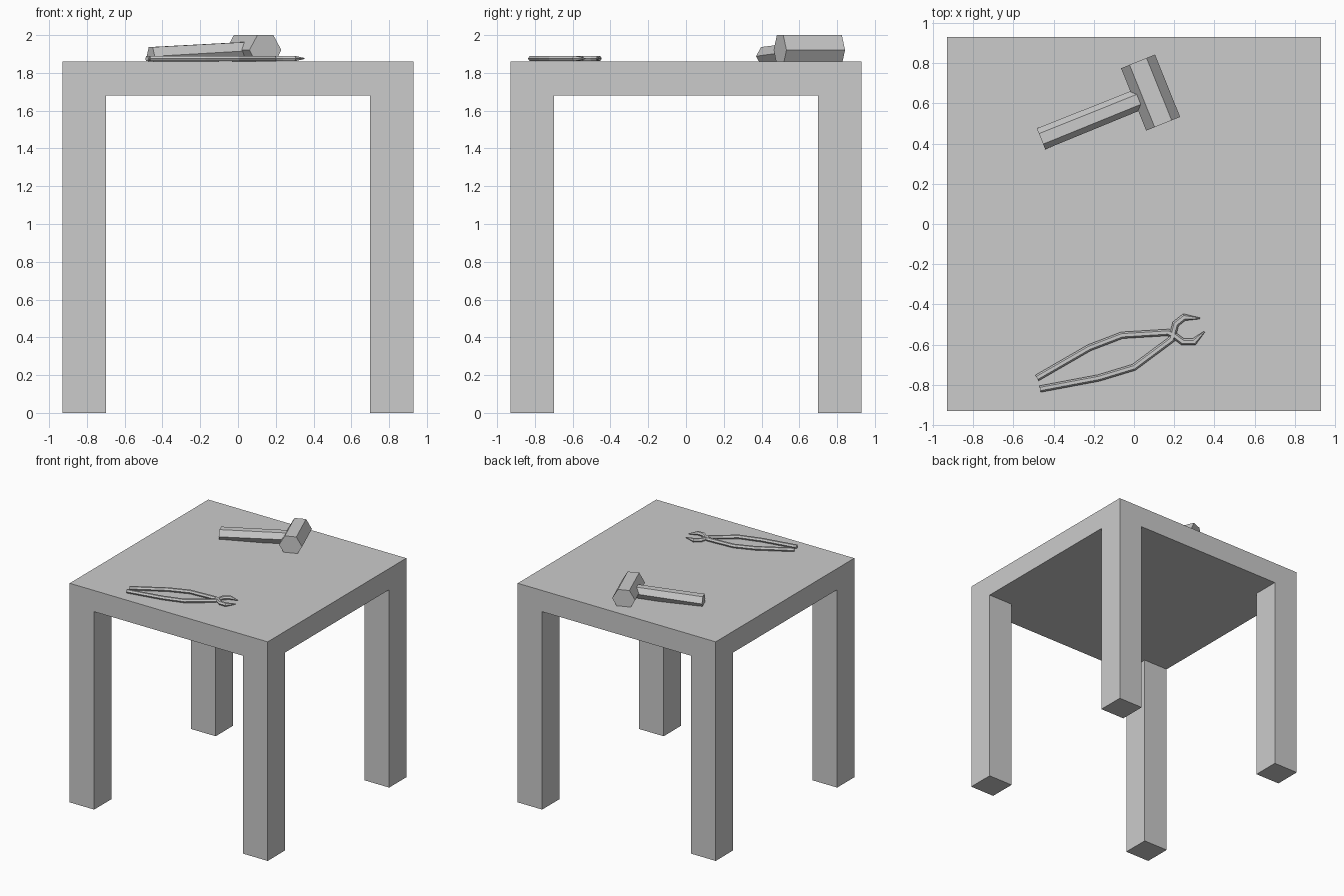
import bpy
import bmesh
import math
from mathutils import Vector

cube = bpy.data.objects.get("Cube")
if cube:
    bpy.data.objects.remove(cube, do_unlink=True)

# One plain grey for everything
grey = bpy.data.materials.new("plain grey")
grey.use_nodes = True
colour = (0.6, 0.6, 0.6, 1)
grey.diffuse_color = colour
grey.node_tree.nodes["Principled BSDF"].inputs["Base Color"].default_value = colour


def finish(name, bm):
    bmesh.ops.recalc_face_normals(bm, faces=bm.faces[:])
    mesh = bpy.data.meshes.new(name)
    bm.to_mesh(mesh)
    bm.free()
    mesh.materials.append(grey)
    obj = bpy.data.objects.new(name, mesh)
    bpy.context.collection.objects.link(obj)
    return obj


def hex_bar(name, path, radii):
    """Six-sided bar with a flat top, mitred along the path."""
    pts = [Vector(p) for p in path]
    bm = bmesh.new()
    rings = []
    for i, (p, r) in enumerate(zip(pts, radii)):
        before = (p - pts[i - 1]).normalized() if i else None
        after = (pts[i + 1] - p).normalized() if i + 1 < len(pts) else None
        before, after = before or after, after or before
        tangent = (before + after).normalized()
        side = Vector((-tangent.y, tangent.x, 0)).normalized()
        mitre = 1 / max(tangent.dot(after), 0.7)
        ring = []
        for k in range(6):
            a = k * math.pi / 3
            offset = side * (r * mitre * math.cos(a))
            ring.append(bm.verts.new(p + offset + Vector((0, 0, r * math.sin(a)))))
        rings.append(ring)
    for a, b in zip(rings, rings[1:]):
        for k in range(6):
            n = (k + 1) % 6
            bm.faces.new((a[k], a[n], b[n], b[k]))
    bm.faces.new(rings[0])
    bm.faces.new(rings[-1])
    return finish(name, bm)


# Table: square slab with a leg drawn down from each corner
HALF, INNER = 0.93, 0.70
TOP, UNDER = 1.86, 1.68
cuts = (-HALF, -INNER, INNER, HALF)
bm = bmesh.new()
grid = [[bm.verts.new((x, y, UNDER)) for x in cuts] for y in cuts]
for j in range(3):
    for i in range(3):
        bm.faces.new((grid[j][i], grid[j][i + 1], grid[j + 1][i + 1], grid[j + 1][i]))
slab = bmesh.ops.extrude_face_region(bm, geom=bm.faces[:])["geom"]
for v in slab:
    if isinstance(v, bmesh.types.BMVert):
        v.co.z = TOP
corners = []
for f in bm.faces:
    c = f.calc_center_median()
    if abs(c.z - UNDER) < 0.01 and min(abs(c.x), abs(c.y)) > INNER:
        corners.append(f)
for f in bmesh.ops.extrude_discrete_faces(bm, faces=corners)["faces"]:
    for v in f.verts:
        v.co.z = 0
bmesh.ops.recalc_face_normals(bm, faces=bm.faces[:])
bmesh.ops.dissolve_limit(bm, angle_limit=0.01, verts=bm.verts[:], edges=bm.edges[:])
finish("table", bm)

# Hammer lying at the back of the table
hex_bar("hammer_head", [(0.02, 0.808, 1.921), (0.145, 0.498, 1.921)], [0.091] * 2)
hex_bar("hammer_handle", [(-0.462, 0.423, 1.888), (0.07, 0.638, 1.919)], [0.056, 0.053])

# Pliers lying at the front: two bent arms that cross at the pivot
R, Z = 0.0165, 1.876
arms = {
    "pliers_arm_back": [(-0.482, -0.765), (-0.222, -0.615), (-0.06, -0.553), (0.17, -0.539),
                        (0.205, -0.558), (0.243, -0.586), (0.298, -0.586), (0.35, -0.535)],
    "pliers_arm_front": [(-0.467, -0.82), (-0.175, -0.765), (0, -0.712), (0.187, -0.573),
                         (0.207, -0.497), (0.25, -0.463), (0.327, -0.469)],
}
for name, path in arms.items():
    radii = [R] * (len(path) - 1) + [R * 0.2]
    hex_bar(name, [(x, y, Z) for x, y in path], radii)
